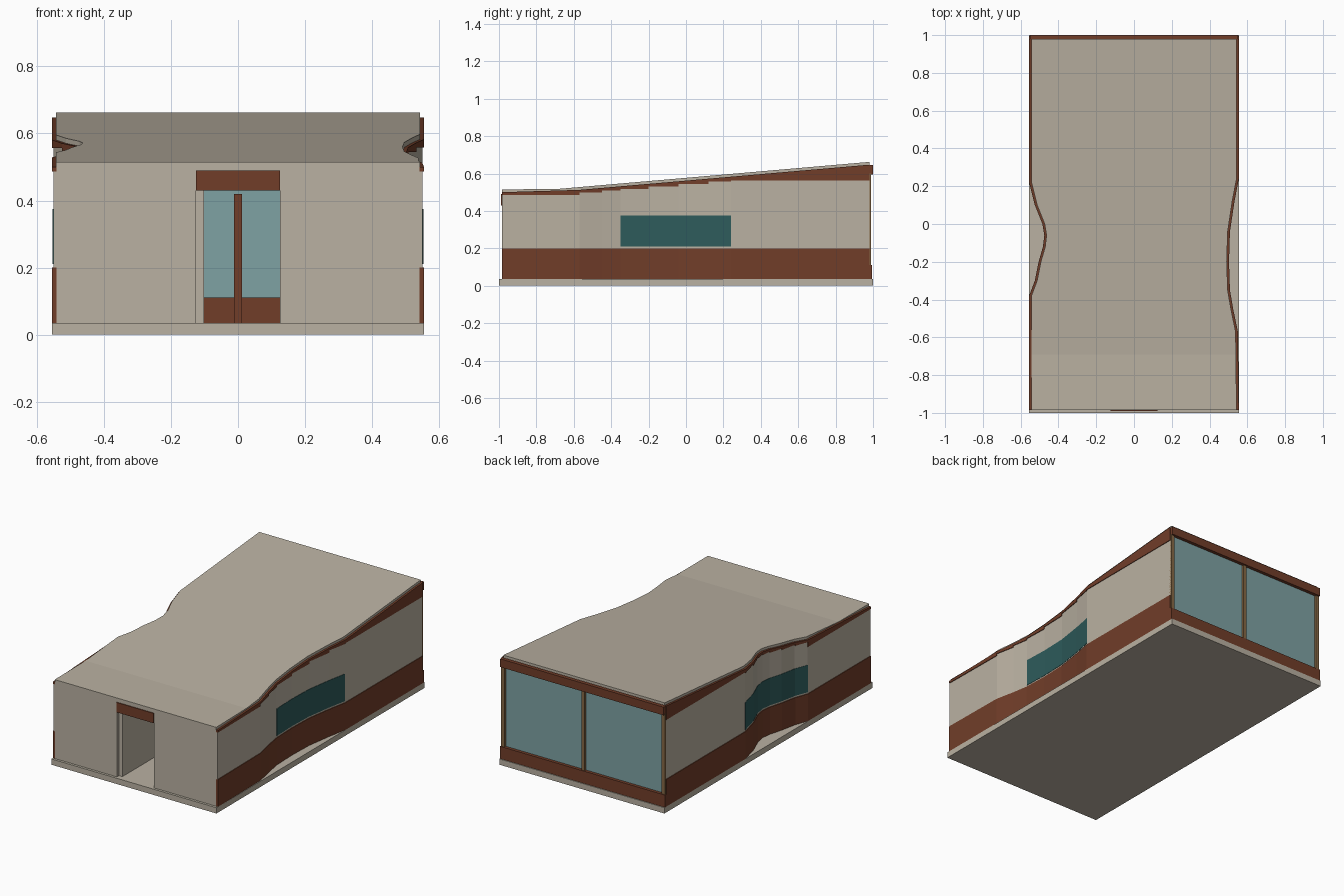
import bpy, bmesh

if "Cube" in bpy.data.objects:
    bpy.data.objects.remove(bpy.data.objects["Cube"])

def material(name, rgb):
    m = bpy.data.materials.new(name)
    m.diffuse_color = (*rgb, 1)
    m.use_nodes = True
    m.node_tree.nodes["Principled BSDF"].inputs["Base Color"].default_value = m.diffuse_color
    return m

PLASTER = material("plaster", (0.49, 0.44, 0.36))
TIMBER = material("brown_timber", (0.165, 0.047, 0.022))
GLASS = material("light_glass", (0.21, 0.36, 0.37))
TEAL = material("dark_teal_glass", (0.027, 0.105, 0.105))
TAN = material("tan_post", (0.24, 0.14, 0.06))

def finish(name, bm, mat):
    bmesh.ops.recalc_face_normals(bm, faces=bm.faces[:])
    me = bpy.data.meshes.new(name)
    bm.to_mesh(me)
    bm.free()
    me.materials.append(mat)
    ob = bpy.data.objects.new(name, me)
    bpy.context.collection.objects.link(ob)
    return ob

def tube(name, rings, mat):
    """Closed solid through a list of four-point rings."""
    bm = bmesh.new()
    rows = [[bm.verts.new(p) for p in r] for r in rings]
    for a, b in zip(rows, rows[1:]):
        for i in range(4):
            j = (i + 1) % 4
            bm.faces.new((a[i], a[j], b[j], b[i]))
    bm.faces.new(rows[0])
    bm.faces.new(rows[-1])
    return finish(name, bm, mat)

def box(name, x0, x1, y0, y1, z0, z1, mat):
    return tube(name, [[(x0, y, z0), (x1, y, z0), (x1, y, z1), (x0, y, z1)]
                       for y in (y0, y1)], mat)

def lerp(path, y):
    for (y0, v0), (y1, v1) in zip(path, path[1:]):
        if y <= y1:
            return v0 + (v1 - v0) * (y - y0) / (y1 - y0)
    return path[-1][1]

# Plan outlines of the side walls (y, x) and the roof slope (y, z)
RIGHT = [(-0.985, 0.555), (-0.57, 0.55), (-0.45, 0.525), (-0.35, 0.508), (-0.2, 0.503),
         (-0.04, 0.508), (0.12, 0.532), (0.24, 0.555), (0.98, 0.555)]
LEFT = [(-0.985, -0.555), (-0.38, -0.555), (-0.3, -0.525), (-0.2, -0.505), (-0.12, -0.482),
        (-0.06, -0.475), (0.0, -0.485), (0.1, -0.525), (0.22, -0.555), (0.98, -0.555)]
ROOF = [(-0.985, 0.515), (-0.69, 0.517), (0.98, 0.662)]
THICK = 0.015

def strip(name, path, inset, z0, z1, mat):
    """Wall band along a plan path; z0 and z1 are functions of y."""
    s = 1 if path[0][1] > 0 else -1
    tube(name, [[(x - s * inset, y, z0(y)), (x - s * 0.014, y, z0(y)),
                 (x - s * 0.014, y, z1(y)), (x - s * inset, y, z1(y))]
                for y, x in path], mat)

def at(z):
    return lambda y: z

def under_roof(y):
    return lerp(ROOF, y) - THICK

# Base slab
box("base_slab", -0.555, 0.555, -1, 1, 0, 0.035, PLASTER)

# Side walls: timber plinth, plaster, ribbon window, stepped timber fascia
for side, path, w0, w1 in (("right", RIGHT, -0.35, 0.24), ("left", LEFT, -0.38, 0.22)):
    strip(side + "_plinth", path, 0, at(0.035), at(0.2), TIMBER)
    window = [p for p in path if w0 <= p[0] <= w1]
    strip(side + "_window", window, 0.002, at(0.21), at(0.375), TEAL)
    strip(side + "_window_sill", window, 0.004, at(0.2), at(0.21), PLASTER)
    for seg in zip(path, path[1:]):
        ya, yb = seg[0][0], seg[1][0]
        step = 0.562 if yb > 0.9 else under_roof(ya) - 0.014
        bottom = 0.375 if w0 <= ya and yb <= w1 else 0.2
        strip(side + "_wall_panel", seg, 0.004, at(bottom), at(step), PLASTER)
        strip(side + "_fascia", seg, 0, at(step), under_roof, TIMBER)

# Roof sheet following both curved walls
ys = sorted({p[0] for p in LEFT + RIGHT + ROOF})
tube("roof", [[(lerp(LEFT, y) + 0.012, y, lerp(ROOF, y) - THICK),
               (lerp(RIGHT, y) - 0.012, y, lerp(ROOF, y) - THICK),
               (lerp(RIGHT, y) - 0.012, y, lerp(ROOF, y)),
               (lerp(LEFT, y) + 0.012, y, lerp(ROOF, y))] for y in ys], PLASTER)

# Front wall with open doorway
for side, x0, x1 in (("left", -0.543, -0.125), ("right", 0.125, 0.543)):
    box("front_wall_" + side, x0, x1, -0.985, -0.965, 0.035, 0.49, PLASTER)
box("front_header", -0.543, 0.543, -0.985, -0.965, 0.49, 0.5, PLASTER)
box("door_lintel", -0.125, 0.125, -0.99, -0.965, 0.43, 0.49, TIMBER)
box("entry_screen", -0.125, -0.102, -0.965, -0.56, 0.035, 0.49, PLASTER)

# Glazed rear wall
box("rear_glass", -0.54, 0.54, 0.968, 0.976, 0.11, 0.6, GLASS)
box("rear_bottom_rail", -0.555, 0.555, 0.962, 0.995, 0.035, 0.11, TIMBER)
box("rear_top_fascia", -0.55, 0.55, 0.98, 1, 0.595, 0.645, TIMBER)
box("rear_top_beam", -0.54, 0.54, 0.962, 0.98, 0.6, 0.646, TIMBER)
for x in (-0.54, 0, 0.54):
    box("rear_post", x - 0.011, x + 0.011, 0.97, 0.99, 0.11, 0.6, TAN)
box("inner_post", -0.012, 0.012, 0.93, 0.955, 0.035, 0.42, TIMBER)
